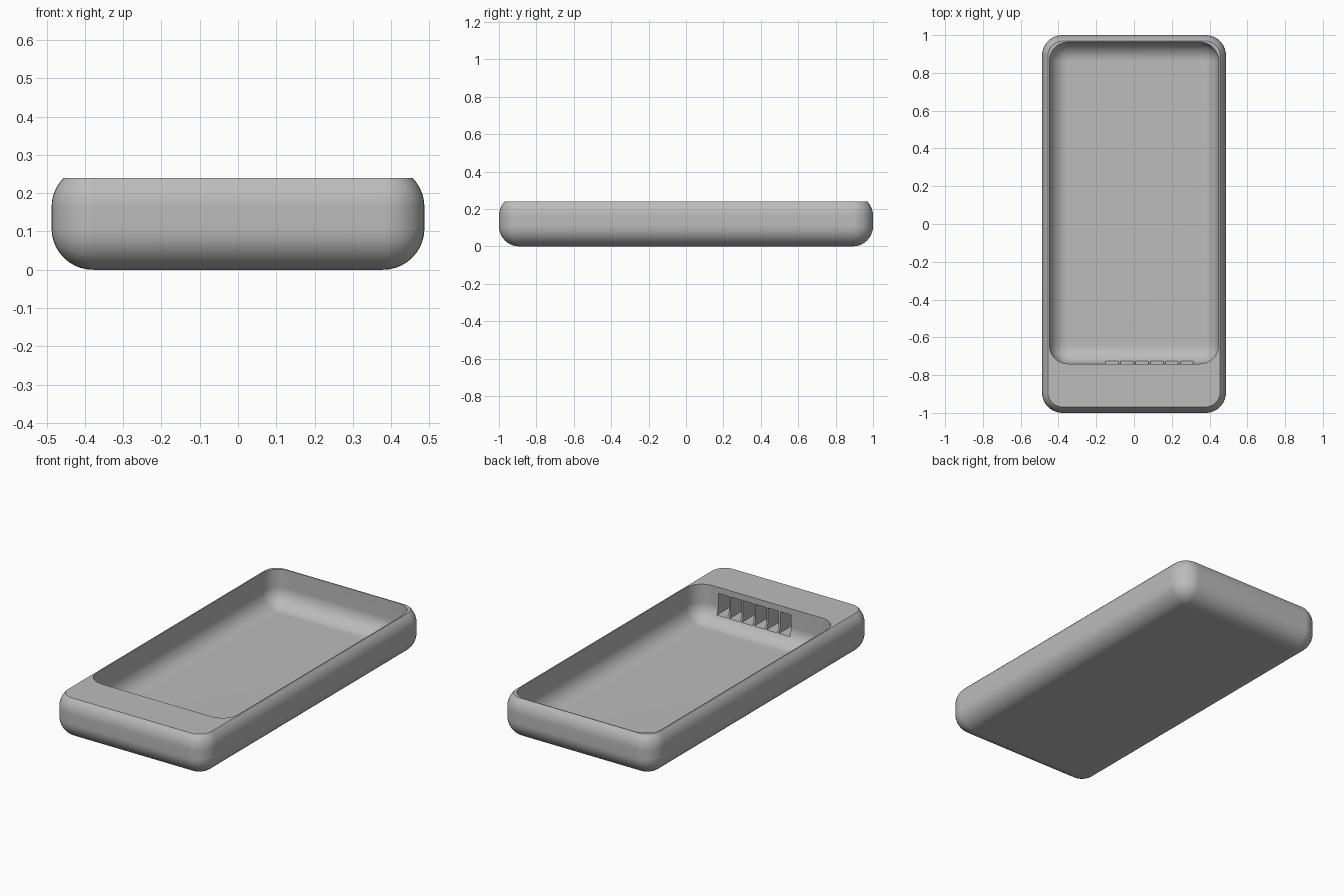
import bpy
import bmesh
import math

cube = bpy.data.objects.get("Cube")
if cube:
    bpy.data.objects.remove(cube, do_unlink=True)

HALF_X, TOP = 0.487, 0.24
FRONT_WALL, BACK_WALL, SIDE_WALL = -0.74, 0.963, 0.448
FLOOR = 0.035


def box(name, low, high, radius=0.0, segments=10):
    """Box between two corners, optionally with every edge rounded."""
    bm = bmesh.new()
    bmesh.ops.create_cube(bm, size=1)
    for v in bm.verts:
        v.co = [(a + b) / 2 + c * (b - a) for a, b, c in zip(low, high, v.co)]
    if radius:
        bmesh.ops.bevel(bm, geom=bm.edges[:], offset=radius, segments=segments,
                        profile=0.5, affect='EDGES', clamp_overlap=False)
    mesh = bpy.data.meshes.new(name)
    bm.to_mesh(mesh)
    bm.free()
    obj = bpy.data.objects.new(name, mesh)
    bpy.context.collection.objects.link(obj)
    return obj


def cut(target, cutter):
    """Subtract the cutter and discard it."""
    bpy.context.view_layer.objects.active = target
    mod = target.modifiers.new("cut", 'BOOLEAN')
    mod.operation = 'DIFFERENCE'
    mod.solver = 'EXACT'
    mod.object = cutter
    bpy.ops.object.modifier_apply(modifier=mod.name)
    bpy.data.objects.remove(cutter, do_unlink=True)


# Rounded outer body, sliced flat at the rim
tray = box("tray_body", (-HALF_X, -1, 0), (HALF_X, 1, 0.272), 0.108)
cut(tray, box("rim_cutter", (-2, -2, TOP), (2, 2, 1)))

# Deep cavity with rounded floor and corners
cut(tray, box("cavity_cutter", (-SIDE_WALL, FRONT_WALL, FLOOR),
              (SIDE_WALL, BACK_WALL, 0.6), 0.1))

# Row of contact slots in the inner front wall
PITCH, WIDTH = 0.079, 0.068
for i in range(6):
    x = -0.15 + i * PITCH
    cut(tray, box("slot_cutter", (x, FRONT_WALL - 0.12, 0.085),
                  (x + WIDTH, FRONT_WALL + 0.05, 0.205)))

# Plain grey material
grey = bpy.data.materials.new("plain_grey")
grey.use_nodes = True
colour = (0.5, 0.5, 0.5, 1)
grey.diffuse_color = colour
grey.node_tree.nodes["Principled BSDF"].inputs["Base Color"].default_value = colour
tray.data.materials.clear()
tray.data.materials.append(grey)
for face in tray.data.polygons:
    face.material_index = 0

# Smooth rounding, crisp rim and slots
bpy.ops.object.select_all(action='DESELECT')
tray.select_set(True)
bpy.context.view_layer.objects.active = tray
bpy.ops.object.shade_smooth_by_angle(angle=math.radians(30))
weighted = tray.modifiers.new("even_shading", 'WEIGHTED_NORMAL')
weighted.keep_sharp = True
